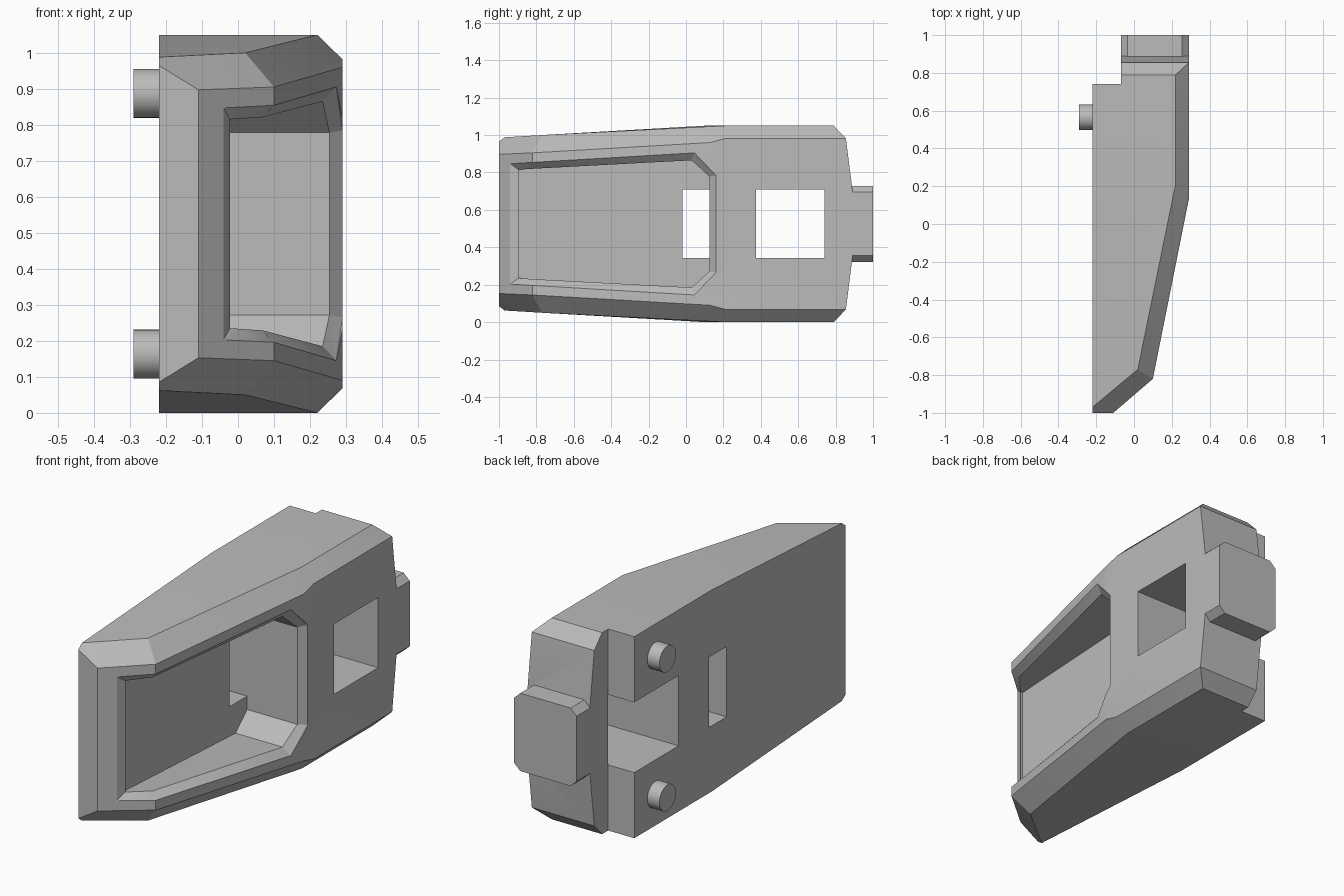
import bpy, bmesh, math

cube = bpy.data.objects.get("Cube")
if cube:
    bpy.data.objects.remove(cube, do_unlink=True)

MID = 0.525  # height of the mirror plane

grey = bpy.data.materials.new("plain grey")
grey.use_nodes = True
grey.diffuse_color = (0.5, 0.5, 0.5, 1)
grey.node_tree.nodes["Principled BSDF"].inputs["Base Color"].default_value = (0.5, 0.5, 0.5, 1)


def finish(name, bm):
    bmesh.ops.recalc_face_normals(bm, faces=bm.faces)
    mesh = bpy.data.meshes.new(name)
    bm.to_mesh(mesh)
    bm.free()
    mesh.materials.append(grey)
    obj = bpy.data.objects.new(name, mesh)
    bpy.context.collection.objects.link(obj)
    return obj


def mirrored_hull(name, points):
    """Convex solid from (x, y, half height) corners, mirrored up and down."""
    bm = bmesh.new()
    for x, y, h in points:
        for side in (1, -1):
            bm.verts.new((x, y, MID + side * h))
    result = bmesh.ops.convex_hull(bm, input=bm.verts)
    spare = [v for v in result["geom_interior"] if isinstance(v, bmesh.types.BMVert)]
    bmesh.ops.delete(bm, geom=spare, context='VERTS')
    bmesh.ops.dissolve_limit(bm, angle_limit=0.01, verts=bm.verts, edges=bm.edges)
    return finish(name, bm)


def box(name, x0, x1, y0, y1, half):
    return mirrored_hull(name, [(x, y, half) for x in (x0, x1) for y in (y0, y1)])


def loft(name, rings):
    """Closed solid through rings with equal point counts."""
    bm = bmesh.new()
    rows = [[bm.verts.new(p) for p in ring] for ring in rings]
    n = len(rows[0])
    for a, b in zip(rows, rows[1:]):
        for i in range(n):
            j = (i + 1) % n
            bm.faces.new((a[i], a[j], b[j], b[i]))
    bm.faces.new(rows[0])
    bm.faces.new(rows[-1])
    bmesh.ops.triangulate(bm, faces=[f for f in bm.faces if len(f.verts) == 4])
    return finish(name, bm)


def combine(target, other, operation):
    mod = target.modifiers.new("combine", 'BOOLEAN')
    mod.operation = operation
    mod.solver = 'EXACT'
    mod.object = other
    bpy.context.view_layer.objects.active = target
    bpy.ops.object.modifier_apply(modifier=mod.name)
    bpy.data.objects.remove(other, do_unlink=True)


def shell_x(y):
    """Outer side surface of the housing along its length."""
    if y < -0.82:
        return -0.11 + (y + 1) * 0.21 / 0.18
    return min(0.29, 0.10 + (y + 0.82) * 0.2)


# Chamfered, tapering housing
housing = mirrored_hull("housing", [
    (-0.22, -1, 0.44), (-0.11, -1, 0.372), (-0.22, -0.97, 0.463),
    (0.10, -0.82, 0.38), (0.02, -0.77, 0.475),
    (0.29, 0.13, 0.435), (-0.22, 0.10, 0.525), (0.22, 0.21, 0.525), (0.29, 0.21, 0.457),
    (-0.22, 0.79, 0.525), (0.22, 0.79, 0.525),
    (-0.22, 0.855, 0.457), (0.29, 0.855, 0.457),
    (-0.22, 0.89, 0.18), (0.29, 0.89, 0.18)])

# Rear step, through window and slot in the back plate
combine(housing, box("step_cutter", -0.5, -0.07, 0.74, 1.2, 0.8), 'DIFFERENCE')
combine(housing, box("window_cutter", -0.5, 0.5, 0.375, 0.74, 0.183), 'DIFFERENCE')

# Side pocket with a chamfered rim
inner = [(-0.895, 0.29), (-0.80, 0.296), (0.03, 0.34), (0.125, 0.253)]
outer = [(-0.94, 0.322), (-0.82, 0.329), (0.045, 0.38), (0.16, 0.26)]


def pocket_ring(half, x_of):
    loop = [(y, h) for y, h in half] + [(y, -h) for y, h in reversed(half)]
    return [(x_of(y), y, MID + h) for y, h in loop]


combine(housing, loft("pocket_cutter", [
    pocket_ring(inner, lambda y: -0.035),
    pocket_ring(inner, lambda y: shell_x(y) - 0.035),
    pocket_ring(outer, shell_x),
    pocket_ring(outer, lambda y: 0.5)]), 'DIFFERENCE')
combine(housing, box("slot_cutter", -0.5, 0.0, -0.02, 0.125, 0.183), 'DIFFERENCE')

# Rear tab with chamfered corners
tab = mirrored_hull("rear_tab", [
    (x, y, h) for y in (0.80, 1.0)
    for x, h in ((-0.07, 0.17), (-0.035, 0.203), (0.255, 0.203), (0.29, 0.17))])
combine(housing, tab, 'UNION')

# Two round locating pins
pins = []
for label, side in (("upper", 1), ("lower", -1)):
    bpy.ops.mesh.primitive_cylinder_add(
        vertices=32, radius=0.068, depth=0.09,
        location=(-0.245, 0.565, MID + side * 0.362), rotation=(0, math.pi / 2, 0))
    pin = bpy.context.object
    pin.name = label + "_pin"
    pin.data.materials.append(grey)
    pins.append(pin)

# Shallow bends shade smoothly, real corners stay sharp
bpy.ops.object.select_all(action='DESELECT')
for obj in [housing] + pins:
    obj.select_set(True)
bpy.context.view_layer.objects.active = housing
bpy.ops.object.shade_smooth_by_angle(angle=math.radians(25))
